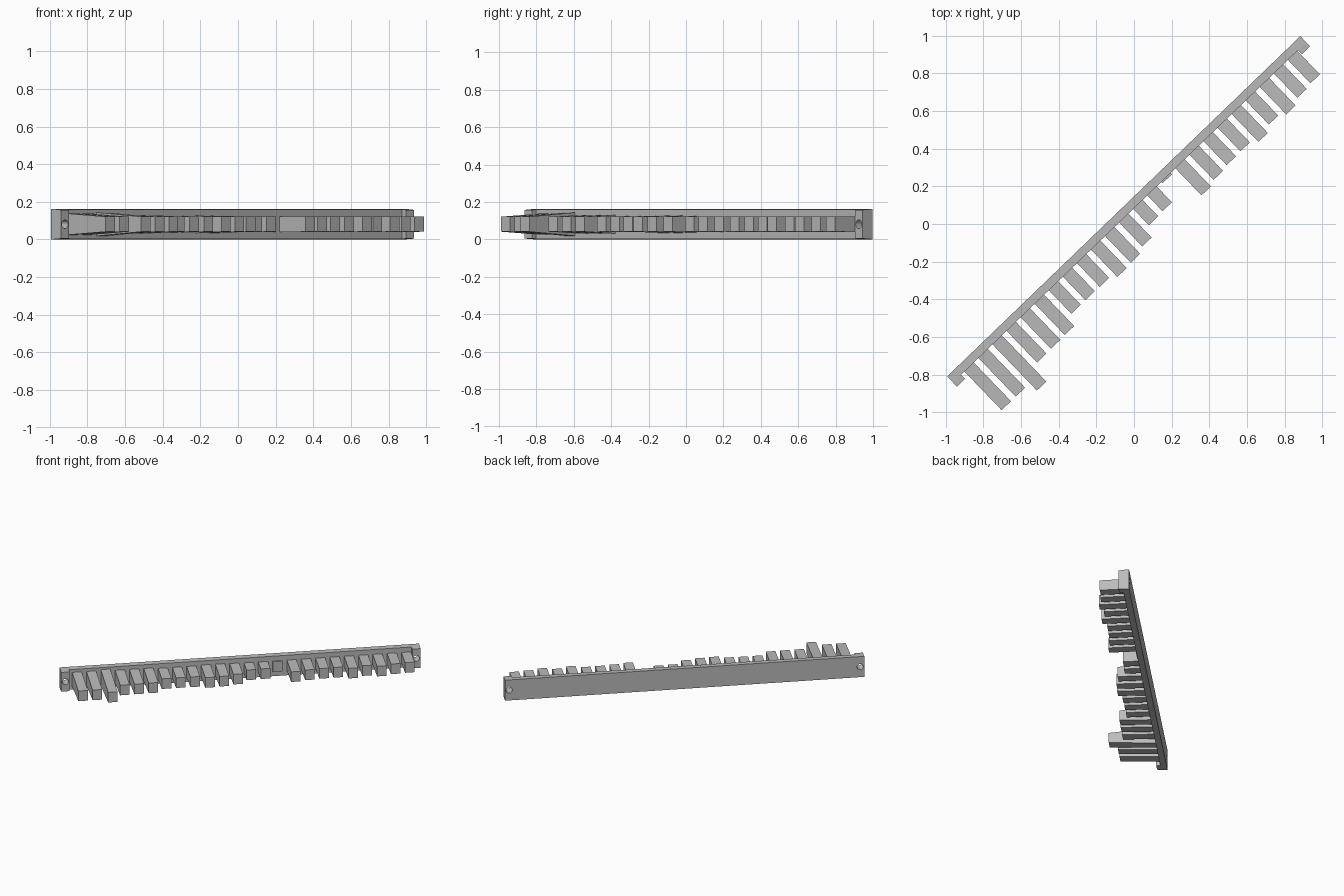
import bpy, bmesh, math
from mathutils import Matrix

if "Cube" in bpy.data.objects:
    bpy.data.objects.remove(bpy.data.objects["Cube"])

grey = bpy.data.materials.new("mid grey")
grey.use_nodes = True
grey.diffuse_color = (0.5, 0.5, 0.5, 1)
grey.node_tree.nodes["Principled BSDF"].inputs["Base Color"].default_value = (0.5, 0.5, 0.5, 1)

LENGTH, HEIGHT = 2.606, 0.162
MID = HEIGHT / 2
# local x runs along the bar, local -y points out along the teeth
PLACE = Matrix.Translation((-0.993, -0.81, 0)) @ Matrix.Rotation(math.radians(43.93), 4, 'Z')


def finish(name, bm):
    bmesh.ops.recalc_face_normals(bm, faces=bm.faces)
    mesh = bpy.data.meshes.new(name)
    bm.to_mesh(mesh)
    bm.free()
    mesh.materials.append(grey)
    obj = bpy.data.objects.new(name, mesh)
    obj.matrix_world = PLACE
    bpy.context.collection.objects.link(obj)
    return obj


def block(bm, start, width, back, front, back_half, front_half):
    """Box whose height changes from its back face to its front face."""
    for v in bmesh.ops.create_cube(bm, size=1)["verts"]:
        at_front = v.co.y < 0
        half = front_half if at_front else back_half
        v.co = (start + (v.co.x + 0.5) * width,
                -front if at_front else -back,
                MID + math.copysign(half, v.co.z))


# backing bar
bm = bmesh.new()
block(bm, 0, LENGTH, 0, 0.045, MID, MID - 0.002)
parts = [finish("backing_bar", bm)]

# end blocks
END = 0.06
for name, start in (("right_end_block", 0), ("left_end_block", LENGTH - END)):
    bm = bmesh.new()
    block(bm, start, END, 0.045, 0.075, MID - 0.002, MID - 0.005)
    parts.append(finish(name, bm))

# screw holes through the bar and blocks
bm = bmesh.new()
for x in (END / 2, LENGTH - END / 2):
    bmesh.ops.create_cone(bm, cap_ends=True, segments=24, radius1=0.023, radius2=0.023, depth=0.3,
                          matrix=Matrix.Translation((x, 0, MID)) @ Matrix.Rotation(math.pi / 2, 4, 'X'))
cutter = finish("hole_cutter", bm)
cutter.hide_render = True
cutter.hide_set(True)
for part in parts:
    cut = part.modifiers.new("holes", 'BOOLEAN')
    cut.object = cutter
    cut.solver = 'EXACT'

# row of teeth, each with its own reach
REACH = [0.33, 0.33, 0.385, 0.278, 0.277, 0.275, 0.218, 0.218, 0.22, 0.247, 0.242, 0.222,
         0.165, 0.162, 0.055, 0.245, 0.23, 0.222, 0.22, 0.25, 0.222, 0.247, 0.225, 0.218]
for i, reach in enumerate(REACH):
    flare = max(0, 0.12 * (reach - 0.2)) if i < 14 else 0
    bm = bmesh.new()
    block(bm, 0.084 + i * 0.1038, 0.069, 0.04, reach, 0.041 + flare, 0.04)
    finish(f"tooth_{i + 1}", bm)
